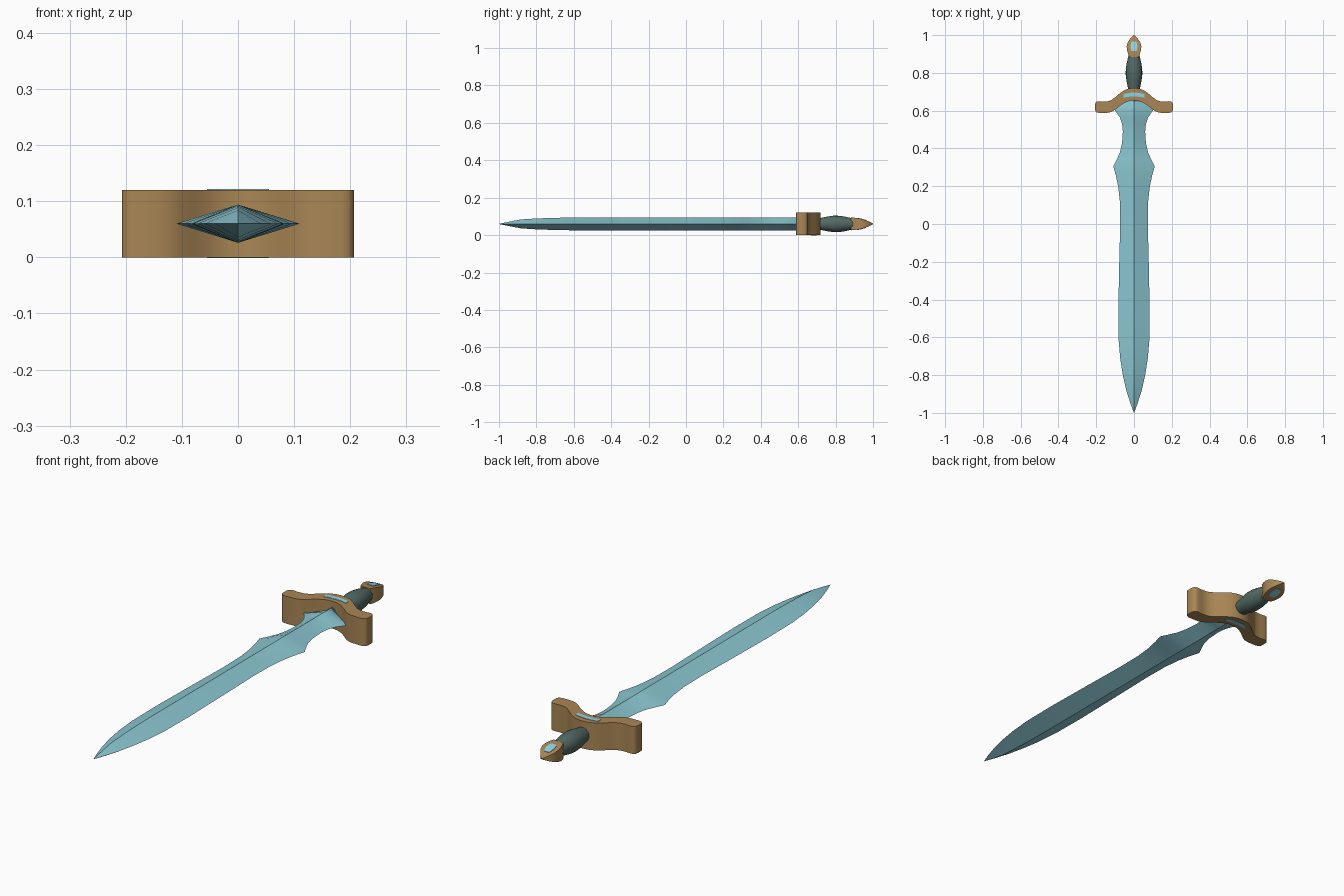
import bpy, bmesh, math

ZC = 0.06  # height of the sword's centre plane


def material(name, rgb):
    m = bpy.data.materials.new(name)
    m.diffuse_color = (*rgb, 1)
    return m


ice = material("pale blue steel", (0.26, 0.57, 0.64))
bronze = material("bronze", (0.40, 0.24, 0.09))
leather = material("dark green leather", (0.085, 0.14, 0.125))
gem_blue = material("bright blue", (0.27, 0.65, 0.80))


def loft(name, rings, mat, angle=30):
    """Skin a list of equal-sized rings and cap both ends."""
    bm = bmesh.new()
    vs = [[bm.verts.new(p) for p in r] for r in rings]
    n = len(rings[0])
    for a, b in zip(vs, vs[1:]):
        for i in range(n):
            j = (i + 1) % n
            bm.faces.new((a[i], a[j], b[j], b[i]))
    bm.faces.new(vs[0])
    bm.faces.new(vs[-1])
    bmesh.ops.remove_doubles(bm, verts=bm.verts, dist=1e-5)
    bmesh.ops.recalc_face_normals(bm, faces=bm.faces)
    me = bpy.data.meshes.new(name)
    bm.to_mesh(me)
    bm.free()
    me.materials.append(mat)
    ob = bpy.data.objects.new(name, me)
    bpy.context.collection.objects.link(ob)
    bpy.ops.object.select_all(action='DESELECT')
    ob.select_set(True)
    bpy.context.view_layer.objects.active = ob
    bpy.ops.object.shade_smooth_by_angle(angle=math.radians(angle))
    return ob


def diamond(y, w, h):
    return [(w, y, ZC), (0, y, ZC + h), (-w, y, ZC), (0, y, ZC - h)]


def box(y, w, h):
    return [(w, y, ZC - h), (w, y, ZC + h), (-w, y, ZC + h), (-w, y, ZC - h)]


def oval(y, w, h, n=20):
    return [(w * math.cos(2 * math.pi * i / n), y, ZC + h * math.sin(2 * math.pi * i / n))
            for i in range(n)]


def slab(x, lo, hi, z0, z1):
    return [(x, lo, z0), (x, hi, z0), (x, hi, z1), (x, lo, z1)]


def mirrored(half):
    """Mirror (x, lo, hi) stations that start at x = 0."""
    return [(-x, a, b) for x, a, b in reversed(half[1:])] + half


# Blade: leaf-shaped outline with a central ridge
blade = [(-1.0, 0.0005, 0.0005), (-0.95, 0.019, 0.011), (-0.88, 0.041, 0.024),
         (-0.80, 0.059, 0.029), (-0.72, 0.072, 0.032), (-0.62, 0.081, 0.034),
         (-0.45, 0.083, 0.034), (-0.2, 0.078, 0.034), (0.0, 0.073, 0.034),
         (0.12, 0.075, 0.034), (0.20, 0.084, 0.034), (0.26, 0.097, 0.034),
         (0.305, 0.110, 0.034), (0.34, 0.092, 0.034), (0.38, 0.074, 0.034),
         (0.43, 0.063, 0.034), (0.49, 0.059, 0.034), (0.53, 0.063, 0.034),
         (0.565, 0.075, 0.034), (0.603, 0.102, 0.034), (0.625, 0.080, 0.034),
         (0.645, 0.048, 0.034), (0.66, 0.005, 0.034)]
loft("blade", [diamond(*s) for s in blade], ice)

# Guard: arched crossbar of constant thickness
guard = [(0, 0.655, 0.720), (0.025, 0.652, 0.718), (0.05, 0.642, 0.709),
         (0.075, 0.625, 0.692), (0.10, 0.605, 0.670), (0.12, 0.593, 0.656),
         (0.14, 0.589, 0.649), (0.165, 0.588, 0.648), (0.185, 0.588, 0.650),
         (0.197, 0.591, 0.648), (0.204, 0.597, 0.641), (0.207, 0.605, 0.630)]
loft("guard", [slab(x, a, b, 0, 0.12) for x, a, b in mirrored(guard)], bronze, 40)

# Thin blue inlays on both faces of the guard
inlay = [(0, 0.675, 0.697), (0.035, 0.673, 0.693), (0.055, 0.668, 0.688)]
for part, z0, z1 in (("guard_inlay_top", 0.1195, 0.1215), ("guard_inlay_bottom", -0.0015, 0.0005)):
    loft(part, [slab(x, a, b, z0, z1) for x, a, b in mirrored(inlay)], gem_blue)

# Grip: swollen oval handle
grip = [(0.70, 0.029), (0.73, 0.034), (0.76, 0.040), (0.79, 0.044), (0.82, 0.0435),
        (0.85, 0.039), (0.88, 0.032), (0.905, 0.026)]
loft("grip", [oval(y, r, r) for y, r in grip], leather, 40)

# Pommel: teardrop outline tapering to a wedge
pommel = [(0.883, 0.024, 0.034), (0.90, 0.031, 0.033), (0.92, 0.037, 0.030),
          (0.94, 0.039, 0.026), (0.96, 0.034, 0.020), (0.98, 0.021, 0.012),
          (0.992, 0.010, 0.006), (1.0, 0.001, 0.001)]
loft("pommel", [box(*s) for s in pommel], bronze)

# Pommel gem: inlay showing just above both sloping faces
gem = [(0.915, 0.012, 0.0328), (0.92, 0.016, 0.032), (0.94, 0.019, 0.028),
       (0.96, 0.015, 0.022), (0.966, 0.011, 0.0196)]
loft("pommel_gem", [box(*s) for s in gem], gem_blue)
